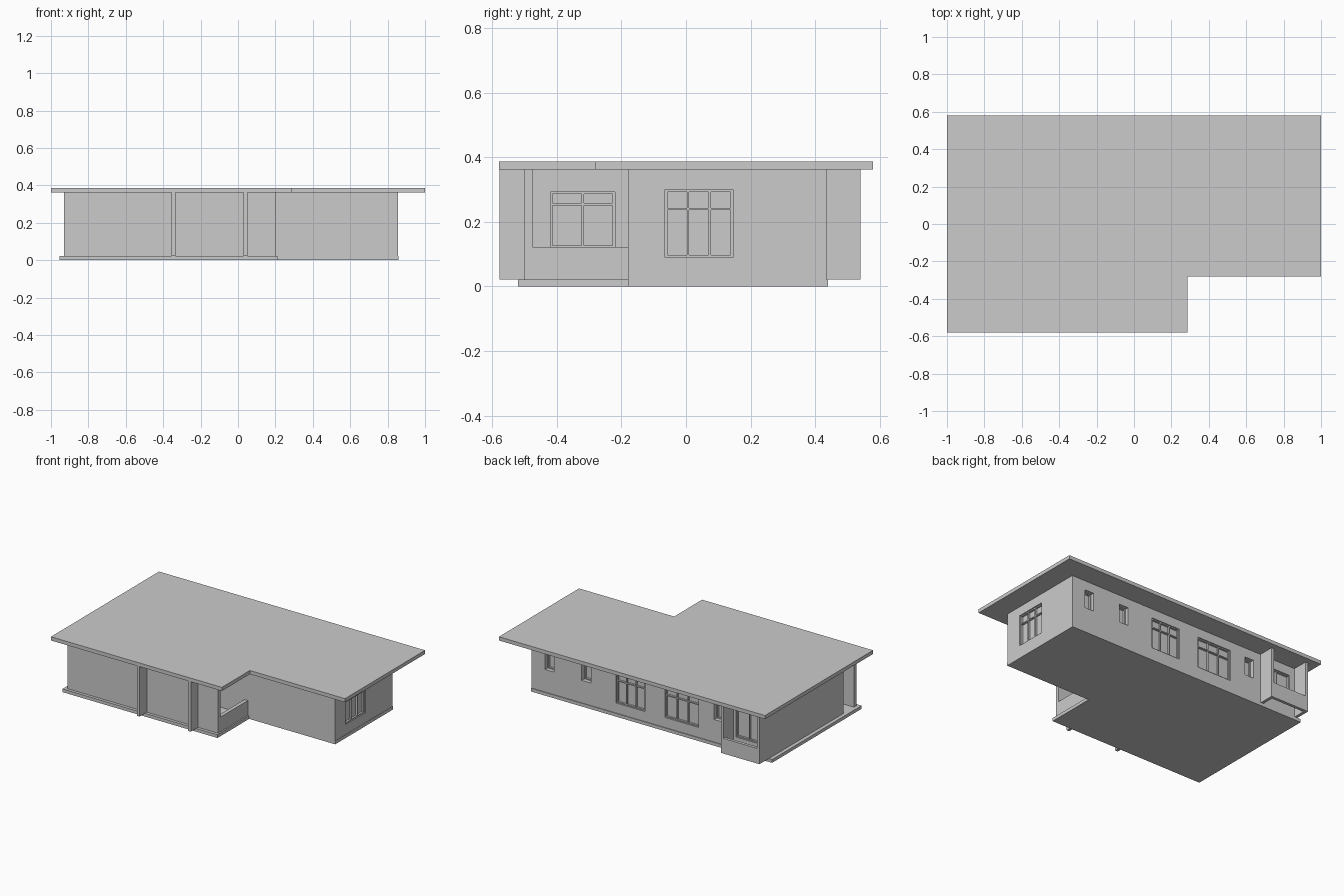
import bpy, bmesh

if "Cube" in bpy.data.objects:
    bpy.data.objects.remove(bpy.data.objects["Cube"])

Z0, Z1 = 0.022, 0.362   # floor level, underside of roof


def prism(name, pts, z0, z1):
    """Extrude a plan outline between two heights."""
    bm = bmesh.new()
    face = bm.faces.new([bm.verts.new((x, y, z0)) for x, y in pts])
    top = bmesh.ops.extrude_face_region(bm, geom=[face])["geom"]
    bmesh.ops.translate(bm, vec=(0, 0, z1 - z0),
                        verts=[g for g in top if isinstance(g, bmesh.types.BMVert)])
    bmesh.ops.recalc_face_normals(bm, faces=bm.faces)
    me = bpy.data.meshes.new(name)
    bm.to_mesh(me)
    bm.free()
    ob = bpy.data.objects.new(name, me)
    bpy.context.collection.objects.link(ob)
    return ob


def box(name, x, y, z):
    return prism(name, [(x[0], y[0]), (x[1], y[0]), (x[1], y[1]), (x[0], y[1])], z[0], z[1])


def window(name, body, axis, plane, u, z, panes, transom=None, depth=0.02):
    """Recess the wall at a plane facing +axis, then add frame bars."""
    def part(label, uu, d, zz):
        d = (plane + d[0], plane + d[1])
        return box(label, d, uu, zz) if axis == "x" else box(label, uu, d, zz)

    cutter = part(name + "_cutter", u, (-depth, 0.05), z)
    cutter.hide_render = True
    mod = body.modifiers.new("recess", "BOOLEAN")
    mod.operation = "DIFFERENCE"
    mod.solver = "EXACT"
    mod.object = cutter
    bpy.context.view_layer.objects.active = body
    bpy.ops.object.modifier_apply(modifier=mod.name)
    bpy.data.objects.remove(cutter)

    w, d = 0.007, (-depth, -depth + 0.013)
    part(name + "_sill", u, d, (z[0], z[0] + w))
    part(name + "_head", u, d, (z[1] - w, z[1]))
    for i in range(panes + 1):
        c = u[0] + w / 2 + (u[1] - u[0] - w) * i / panes
        part(name + "_mullion", (c - w / 2, c + w / 2), d, z)
    if transom:
        part(name + "_transom", u, d, (transom - w / 2, transom + w / 2))


# Flat L-shaped roof
prism("roof", [(-1, -0.58), (0.285, -0.58), (0.285, -0.28), (1, -0.28), (1, 0.58), (-1, 0.58)],
      Z1, 0.387)

# Floor slab
prism("floor_slab", [(-0.955, -0.52), (0.21, -0.52), (0.21, -0.18), (0.857, -0.18),
                     (0.857, 0.44), (-0.955, 0.44)], 0, Z0)

# Main rooms, with recesses for the side entrance and the front porch
body = prism("main_walls", [(-0.93, 0.435), (0.855, 0.435), (0.855, -0.18), (-0.1, -0.18),
                            (-0.1, -0.475), (-0.7, -0.475), (-0.7, -0.36), (-0.93, -0.36)], Z0, Z1)

# Front wall, upright fins and porch parapet
box("front_wall", (-0.93, 0.2), (-0.5, -0.475), (Z0, Z1))
for x in (-0.345, 0.04):
    box("front_fin", (x - 0.01, x + 0.01), (-0.578, -0.5), (Z0, Z1))
box("porch_parapet", (0.175, 0.2), (-0.475, -0.18), (Z0, 0.122))

# Back balcony: two side walls and a parapet
box("balcony_left_wall", (-0.93, -0.91), (0.435, 0.54), (Z0, Z1))
box("balcony_right_wall", (-0.66, -0.64), (0.435, 0.54), (Z0, Z1))
box("balcony_parapet", (-0.91, -0.66), (0.52, 0.54), (Z0, 0.125))

# Windows
window("side_window", body, "x", 0.855, (-0.065, 0.145), (0.09, 0.30), 3, 0.24)
window("porch_window", body, "x", -0.1, (-0.42, -0.22), (0.12, 0.293), 2, 0.255)
window("balcony_window", body, "y", 0.435, (-0.87, -0.68), (0.10, 0.30), 2)
for u in ((0.005, 0.22), (-0.40, -0.145)):
    window("back_window", body, "y", 0.435, u, (0.09, 0.30), 3, 0.24)
for c in (0.72, 0.445, -0.55):
    window("small_window", body, "y", 0.435, (c - 0.034, c + 0.034), (0.175, 0.30), 1, None, 0.04)
